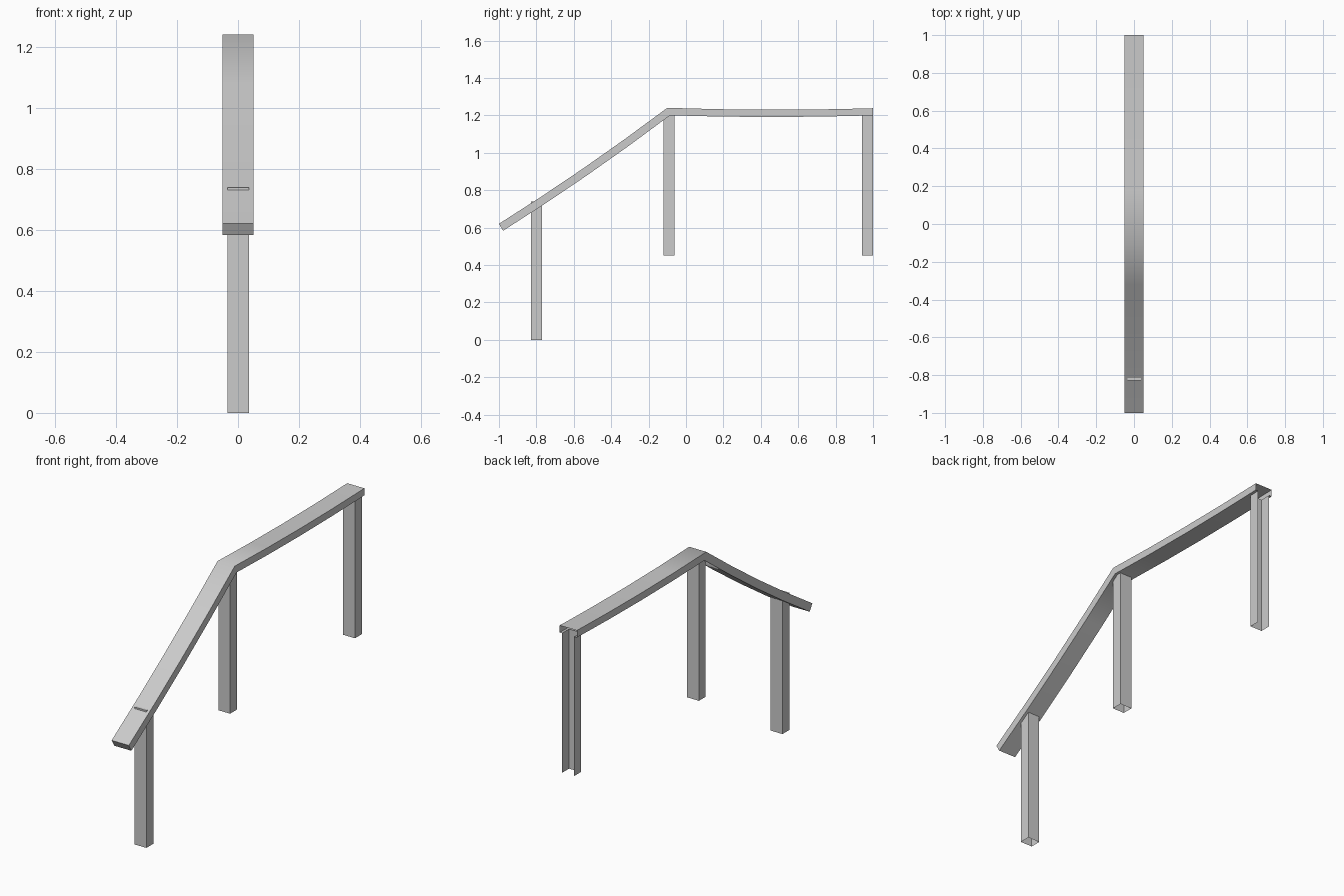
import bpy, bmesh, math

cube = bpy.data.objects.get("Cube")
if cube:
    bpy.data.objects.remove(cube, do_unlink=True)

grey = bpy.data.materials.new("light grey metal")
grey.use_nodes = True
colour = (0.6, 0.6, 0.6, 1)
grey.diffuse_color = colour
grey.node_tree.nodes["Principled BSDF"].inputs["Base Color"].default_value = colour

RAIL_X = 0.051
POST_X = (-0.034, 0.036)
POST_DEPTH = 0.058


def finish(name, bm):
    """Turn a bmesh into a named, shaded object."""
    bmesh.ops.recalc_face_normals(bm, faces=bm.faces)
    mesh = bpy.data.meshes.new(name)
    bm.to_mesh(mesh)
    bm.free()
    obj = bpy.data.objects.new(name, mesh)
    bpy.context.collection.objects.link(obj)
    mesh.materials.append(grey)
    bpy.ops.object.select_all(action='DESELECT')
    obj.select_set(True)
    bpy.context.view_layer.objects.active = obj
    bpy.ops.object.shade_smooth_by_angle(angle=math.radians(40))
    return obj


def sagging(start, end, t, sag):
    """Point on a slightly drooping line between two (y, z) points."""
    y = start[0] + (end[0] - start[0]) * t
    z = start[1] + (end[1] - start[1]) * t - sag * 4 * t * (1 - t)
    return y, z


# Handrail: hollow box section swept down the slope and along the level run
top = [(-1.0, 0.62), (-0.1, 1.24), (1.0, 1.238)]
bottom = [(-0.978, 0.583), (-0.085, 1.2), (1.0, 1.2)]
stations = [(0, t, 0.014) for t in (0, 0.25, 0.5, 0.75)]
stations += [(1, t, 0.009) for t in (0, 0.25, 0.5, 0.75, 0.946, 1)]

bm = bmesh.new()
rings = []
for span, t, sag in stations:
    ty, tz = sagging(top[span], top[span + 1], t, sag)
    by, bz = sagging(bottom[span], bottom[span + 1], t, sag)
    ring = [(-RAIL_X, ty, tz), (RAIL_X, ty, tz), (RAIL_X, by, bz),
            (POST_X[1], by, bz), (POST_X[0], by, bz), (-RAIL_X, by, bz)]
    rings.append([bm.verts.new(p) for p in ring])
for i, (a, b) in enumerate(zip(rings, rings[1:])):
    for k in range(6):
        # The underside is open where the rear post enters
        if i == len(rings) - 2 and k == 3:
            continue
        n = (k + 1) % 6
        bm.faces.new((a[k], a[n], b[n], b[k]))
bm.faces.new(rings[0])  # front end cap; the rear end stays open
finish("handrail", bm)


def post(name, y, z0, z1, open_back=False, capped=True):
    """Hollow square post with an open foot."""
    bm = bmesh.new()
    x0, x1 = POST_X
    y0, y1 = y - POST_DEPTH / 2, y + POST_DEPTH / 2
    corners = [(x1, y1), (x1, y0), (x0, y0), (x0, y1)]
    low = [bm.verts.new((*c, z0)) for c in corners]
    high = [bm.verts.new((*c, z1)) for c in corners]
    for k in range(3 if open_back else 4):
        n = (k + 1) % 4
        bm.faces.new((low[k], low[n], high[n], high[k]))
    if capped:
        bm.faces.new(high)
    finish(name, bm)


# Posts
post("front_post", -0.8, 0, 0.738)
post("middle_post", -0.09, 0.45, 1.205)
post("rear_post", 0.971, 0.45, 1.2, open_back=True, capped=False)
